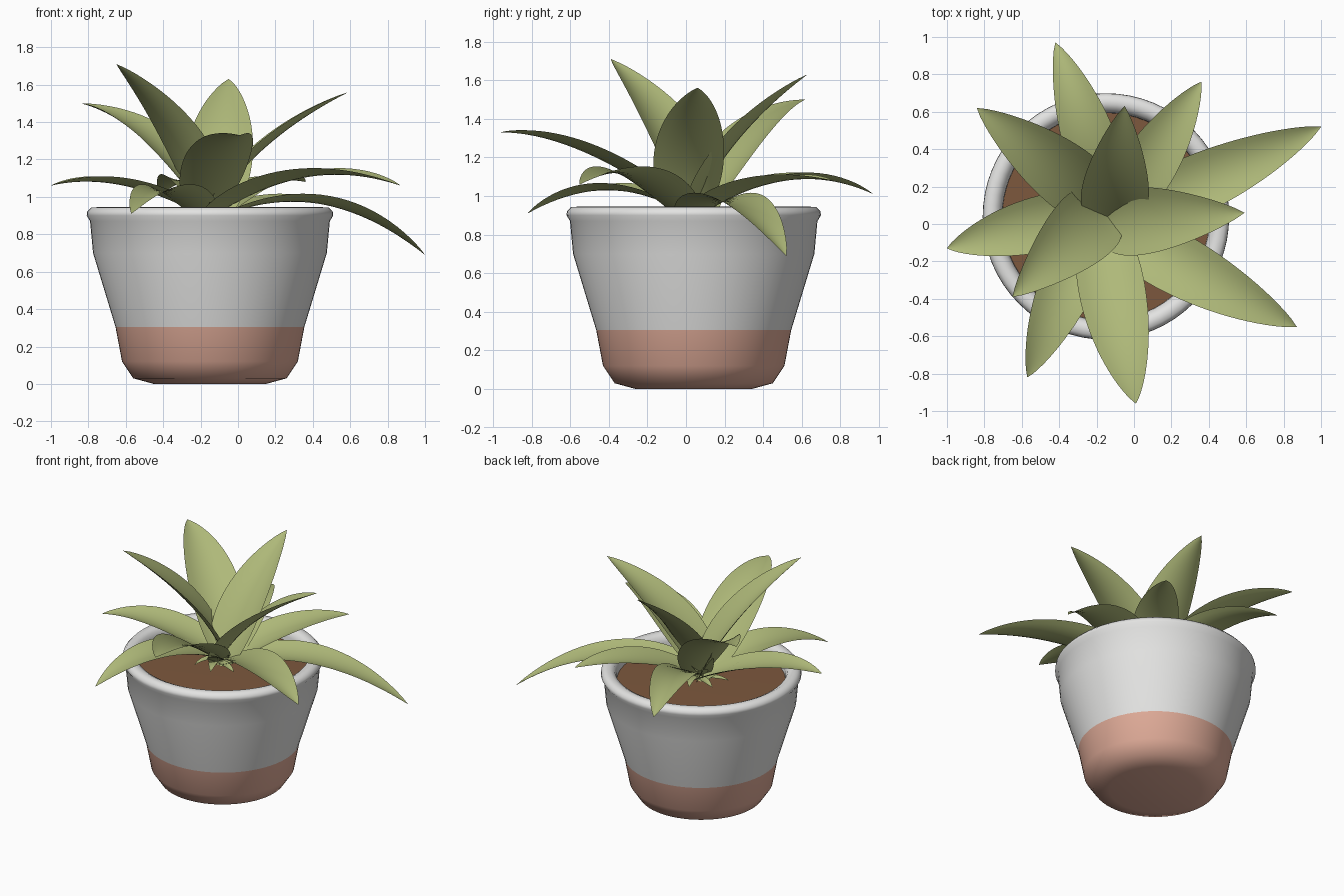
import bpy, bmesh, math
from mathutils import Vector

cube = bpy.data.objects.get("Cube")
if cube:
    bpy.data.objects.remove(cube)


def material(name, rgb):
    mat = bpy.data.materials.new(name)
    linear = [((c + 0.055) / 1.055) ** 2.4 for c in rgb]
    mat.diffuse_color = (*linear, 1)
    mat.use_nodes = True
    bsdf = mat.node_tree.nodes["Principled BSDF"]
    bsdf.inputs["Base Color"].default_value = (*linear, 1)
    bsdf.inputs["Roughness"].default_value = 0.7
    return mat


WHITE = material("white glaze", (0.89, 0.89, 0.885))
CLAY = material("pink clay", (0.875, 0.67, 0.595))
SOIL = material("brown soil", (0.49, 0.345, 0.24))
LEAF = material("leaf green", (0.685, 0.725, 0.475))

CENTRE = Vector((-0.15, 0.04, 0))
BAND_TOP = 0.305
SOIL_Z = 0.855
SWIRL = 0.035


def make_object(name, bm, mats, angle):
    mesh = bpy.data.meshes.new(name)
    bm.to_mesh(mesh)
    bm.free()
    obj = bpy.data.objects.new(name, mesh)
    bpy.context.collection.objects.link(obj)
    for mat in mats:
        mesh.materials.append(mat)
    bpy.ops.object.select_all(action="DESELECT")
    obj.select_set(True)
    bpy.context.view_layer.objects.active = obj
    bpy.ops.object.shade_smooth_by_angle(angle=math.radians(angle))
    return obj


def lathe(name, profile, mats, angle=60, steps=64):
    bm = bmesh.new()
    verts = [bm.verts.new(CENTRE + Vector((r, 0, z))) for r, z in profile]
    edges = [bm.edges.new(pair) for pair in zip(verts, verts[1:])]
    bmesh.ops.spin(bm, geom=verts + edges, cent=CENTRE, axis=(0, 0, 1),
                   angle=math.tau, steps=steps)
    bmesh.ops.remove_doubles(bm, verts=bm.verts, dist=0.0005)
    bmesh.ops.recalc_face_normals(bm, faces=bm.faces)
    return make_object(name, bm, mats, angle)


# Pot: outer wall, rolled rim and inner wall, with a clay band at the foot
pot = lathe("pot", [(0, 0), (0.30, 0), (0.41, 0.03), (0.47, 0.12), (0.505, BAND_TOP),
                    (0.625, 0.70), (0.641, 0.87), (0.659, 0.90), (0.657, 0.92),
                    (0.637, 0.942), (0.60, 0.945), (0.57, 0.93), (0.555, 0.89),
                    (0.55, 0.76)], [WHITE, CLAY])
for face in pot.data.polygons:
    face.material_index = 1 if face.center.z < BAND_TOP else 0

# Soil disc
soil = lathe("soil", [(0.554, SOIL_Z), (0, SOIL_Z + 0.01)], [SOIL])
if soil.data.polygons[0].normal.z < 0:
    soil.data.flip_normals()


def leaf(name, tip, reach, lift, width, rows=24, cols=8):
    """Cupped blade along an arch; reach and lift place the arch's control point."""
    tip = Vector(tip)
    out = Vector((tip.x - CENTRE.x, tip.y - CENTRE.y, 0))
    side = Vector((-out.y, out.x, 0)).normalized()
    root = CENTRE - side * SWIRL
    base = root - out.normalized() * 0.03 + Vector((0, 0, SOIL_Z + 0.01))
    ctrl = root + out * reach + Vector((0, 0, lift))
    bm = bmesh.new()
    grid = []
    for i in range(rows + 1):
        t = i / rows
        point = base * (1 - t) ** 2 + ctrl * (2 * t * (1 - t)) + tip * t * t
        tangent = ((ctrl - base) * (1 - t) + (tip - ctrl) * t).normalized()
        normal = tangent.cross(side)
        # The blade is widest a third of the way along
        half = 2.22 * width * max(t, 0.003) ** 0.5 * max(1 - t, 0.0005) ** 0.85
        row = []
        for j in range(cols + 1):
            u = 2 * j / cols - 1
            row.append(bm.verts.new(point + side * half * u + normal * half * 0.27 * u * u))
        grid.append(row)
    for a, b in zip(grid, grid[1:]):
        for j in range(cols):
            bm.faces.new((a[j], b[j], b[j + 1], a[j + 1]))
    return make_object(name, bm, [LEAF], 80)


# Leaves: tip, control reach, control height, half width
LEAVES = {
    "back_leaf": ((-0.42, 0.97, 1.01), 0.5, 1.22, 0.16),
    "back_left_leaf": ((0.36, 0.76, 1.08), 0.5, 1.13, 0.165),
    "left_drooping_leaf": ((1.0, 0.52, 0.69), 0.5, 1.15, 0.175),
    "front_left_leaf": ((0.87, -0.55, 1.06), 0.5, 1.24, 0.18),
    "front_leaf": ((0.01, -0.96, 1.33), 0.58, 1.33, 0.195),
    "front_right_leaf": ((-0.57, -0.82, 0.91), 0.5, 1.17, 0.165),
    "right_leaf": ((-1.0, -0.13, 1.06), 0.55, 1.15, 0.165),
    "back_right_raised_leaf": ((-0.84, 0.62, 1.50), 0.42, 1.40, 0.19),
    "back_raised_leaf": ((-0.05, 0.63, 1.63), 0.28, 1.31, 0.20),
    "left_raised_leaf": ((0.59, 0.06, 1.56), 0.28, 1.29, 0.20),
    "front_right_raised_leaf": ((-0.65, -0.39, 1.71), 0.22, 1.34, 0.21),
}
for leaf_name, spec in LEAVES.items():
    leaf(leaf_name, *spec)

# Short sprigs around the foot of the plant
for k in range(8):
    a = math.tau * k / 8 + 0.2
    sprig_tip = CENTRE + Vector((0.2 * math.cos(a), 0.2 * math.sin(a), SOIL_Z + 0.03))
    leaf(f"sprig_{k + 1}", sprig_tip, 0.5, SOIL_Z + 0.07, 0.035, rows=8, cols=4)
